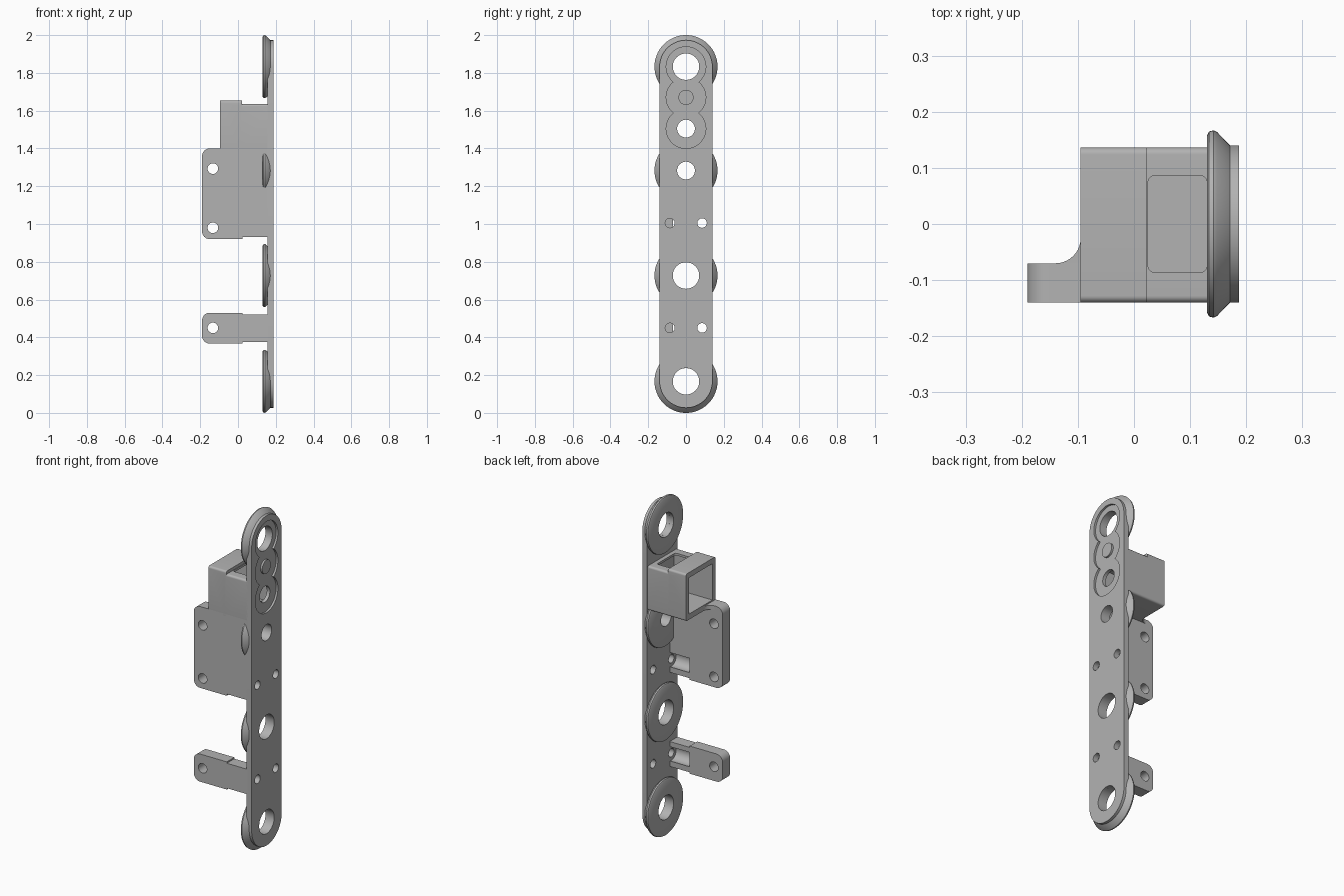
import bpy, bmesh
from math import cos, sin, pi
from mathutils import Matrix, Vector

cube = bpy.data.objects.get("Cube")
if cube:
    bpy.data.objects.remove(cube)

grey = bpy.data.materials.new("plain_grey")
grey.use_nodes = True
GREY = (0.45, 0.45, 0.45, 1)
grey.diffuse_color = GREY
grey.node_tree.nodes["Principled BSDF"].inputs["Base Color"].default_value = GREY


def finish(name, bm):
    bmesh.ops.recalc_face_normals(bm, faces=bm.faces)
    mesh = bpy.data.meshes.new(name)
    bm.to_mesh(mesh)
    bm.free()
    mesh.materials.append(grey)
    obj = bpy.data.objects.new(name, mesh)
    bpy.context.collection.objects.link(obj)
    return obj


def box(name, x, y, z, rounded=None, radius=0.04):
    """Box from ranges; rounded(a, b) picks the edges to round."""
    bm = bmesh.new()
    bmesh.ops.create_cube(bm, size=1)
    for v in bm.verts:
        v.co = Vector([r[0] if c < 0 else r[1] for c, r in zip(v.co, (x, y, z))])
    if rounded:
        edges = [e for e in bm.edges if rounded(e.verts[0].co, e.verts[1].co)]
        bmesh.ops.bevel(bm, geom=edges, offset=radius, segments=8,
                        profile=0.5, affect='EDGES')
    return finish(name, bm)


def cylinder(name, axis, at, radius, depth):
    bm = bmesh.new()
    turn = Matrix.Rotation(pi / 2, 4, 'Y' if axis == 'X' else 'X')
    bmesh.ops.create_cone(bm, cap_ends=True, segments=48, radius1=radius, radius2=radius,
                          depth=depth, matrix=Matrix.Translation(at) @ turn)
    return finish(name, bm)


def prism(name, points, place, shift):
    bm = bmesh.new()
    face = bm.faces.new([bm.verts.new(place(a, b)) for a, b in points])
    new = bmesh.ops.extrude_face_region(bm, geom=[face])["geom"]
    bmesh.ops.translate(bm, vec=shift, verts=[g for g in new if isinstance(g, bmesh.types.BMVert)])
    return finish(name, bm)


def combine(target, others, operation='DIFFERENCE'):
    bpy.context.view_layer.objects.active = target
    for other in others:
        mod = target.modifiers.new("shape", 'BOOLEAN')
        mod.operation, mod.object, mod.solver = operation, other, 'EXACT'
        bpy.ops.object.modifier_apply(modifier=mod.name)
        bpy.data.objects.remove(other)


def along(axis):
    """Edges running along one axis on the free (-x) side."""
    return lambda a, b: abs((a - b)[axis]) > 1e-5 and a.x < -0.05


def hole(y, z, radius):
    return cylinder("hole_cutter", 'X', (0.16, y, z), radius, 0.2)


BOTTOM, TOP = 0.167, 1.833

# Long face plate with rounded ends
outline = [(0.14 * cos(pi * i / 32), TOP + 0.14 * sin(pi * i / 32)) for i in range(33)]
outline += [(-y, BOTTOM + TOP - z) for y, z in outline]
plate = prism("face_plate", outline, lambda y, z: (0.155, y, z), (0.032, 0, 0))

# Shallow three-lobed recess around a central stud
lobes = [cylinder("lobe_cutter", 'X', (0.187, 0, z), 0.105, 0.024) for z in (TOP, 1.67, 1.505)]
combine(lobes[0], lobes[1:], 'UNION')
combine(plate, lobes[:1])
cylinder("recess_stud", 'X', (0.179, 0, 1.67), 0.04, 0.014)

# Plate holes
for z, r in ((BOTTOM, 0.07), (0.727, 0.07), (1.283, 0.047), (1.505, 0.047), (TOP, 0.07)):
    combine(plate, [hole(0, z, r)])
for z in (0.45, 1.005):
    combine(plate, [hole(side * 0.085, z, 0.025) for side in (-1, 1)])

# Tapered collars behind the plate, lathed about the x axis
for name, z, bore in (("bottom", BOTTOM, 0.07), ("lower", 0.727, 0.07),
                      ("upper", 1.283, 0.047), ("top", TOP, 0.07)):
    bm = bmesh.new()
    profile = [(0.172, bore), (0.13, bore), (0.13, 0.158), (0.134, 0.165),
               (0.142, 0.167), (0.148, 0.164), (0.172, 0.139)]
    verts = [bm.verts.new((x, 0, r)) for x, r in profile]
    edges = [bm.edges.new((verts[i], verts[i + 1])) for i in range(len(verts) - 1)]
    bmesh.ops.spin(bm, geom=verts + edges, cent=(0, 0, 0), axis=(1, 0, 0),
                   angle=2 * pi, steps=64)
    bmesh.ops.remove_doubles(bm, verts=bm.verts, dist=1e-5)
    rim = [e for e in bm.edges if e.is_boundary]
    bmesh.ops.bridge_loops(bm, edges=rim)
    bmesh.ops.translate(bm, verts=bm.verts, vec=(0, 0, z))
    finish(name + "_collar", bm)


# Side arms: a thick free end, a slimmer root, bolt holes and a screw channel
def arm(name, low, high, root_low, root_high, bolts, screw):
    body = box(name, (-0.19, 0.025), (-0.14, -0.07), (low, high), along(1))
    root = box("root", (0.0, 0.16), (-0.14, -0.07), (root_low, root_high))
    combine(body, [root], 'UNION')
    combine(body, [cylinder("bolt_cutter", 'Y', (-0.133, -0.1, z), 0.028, 0.3) for z in bolts])
    combine(body, [cylinder("channel_cutter", 'X', (0.125, -0.085, screw), 0.045, 0.2)])


arm("lower_arm", 0.367, 0.53, 0.375, 0.522, [0.45], 0.45)
arm("main_arm", 0.92, 1.4, 0.93, 1.4, [0.98, 1.293], 1.005)

# Hollow box housing, open towards -x
housing = box("box_housing", (-0.095, 0.022), (-0.14, 0.136), (1.375, 1.653),
              lambda a, b: abs(a.x - b.x) > 1e-5, 0.012)
back = box("housing_back", (0.01, 0.16), (-0.14, 0.136), (1.375, 1.635),
           lambda a, b: abs(a.x - b.x) > 1e-5, 0.012)
combine(housing, [back], 'UNION')
combine(housing, [
    box("cavity_cutter", (-0.2, 0.156), (-0.11, 0.108), (1.408, 1.622)),
    box("slot_cutter", (0.025, 0.13), (-0.086, 0.086), (1.5, 1.8),
        lambda a, b: abs(a.z - b.z) > 1e-5, 0.012),
    hole(0, 1.505, 0.047)])

# Concave fillet joining the main arm to the housing
curve = [(-0.14 + 0.045 * sin(pi / 2 * i / 10), -0.025 - 0.045 * cos(pi / 2 * i / 10))
         for i in range(11)]
curve += [(-0.09, -0.025), (-0.09, -0.075), (-0.14, -0.075)]
prism("arm_fillet", curve, lambda x, y: (x, y, 1.375), (0, 0, 0.025))

# Smooth round surfaces, keep sharp edges
for obj in bpy.context.collection.objects:
    if obj.type == 'MESH':
        obj.select_set(True)
        bpy.context.view_layer.objects.active = obj
bpy.ops.object.shade_smooth_by_angle(angle=0.6)
